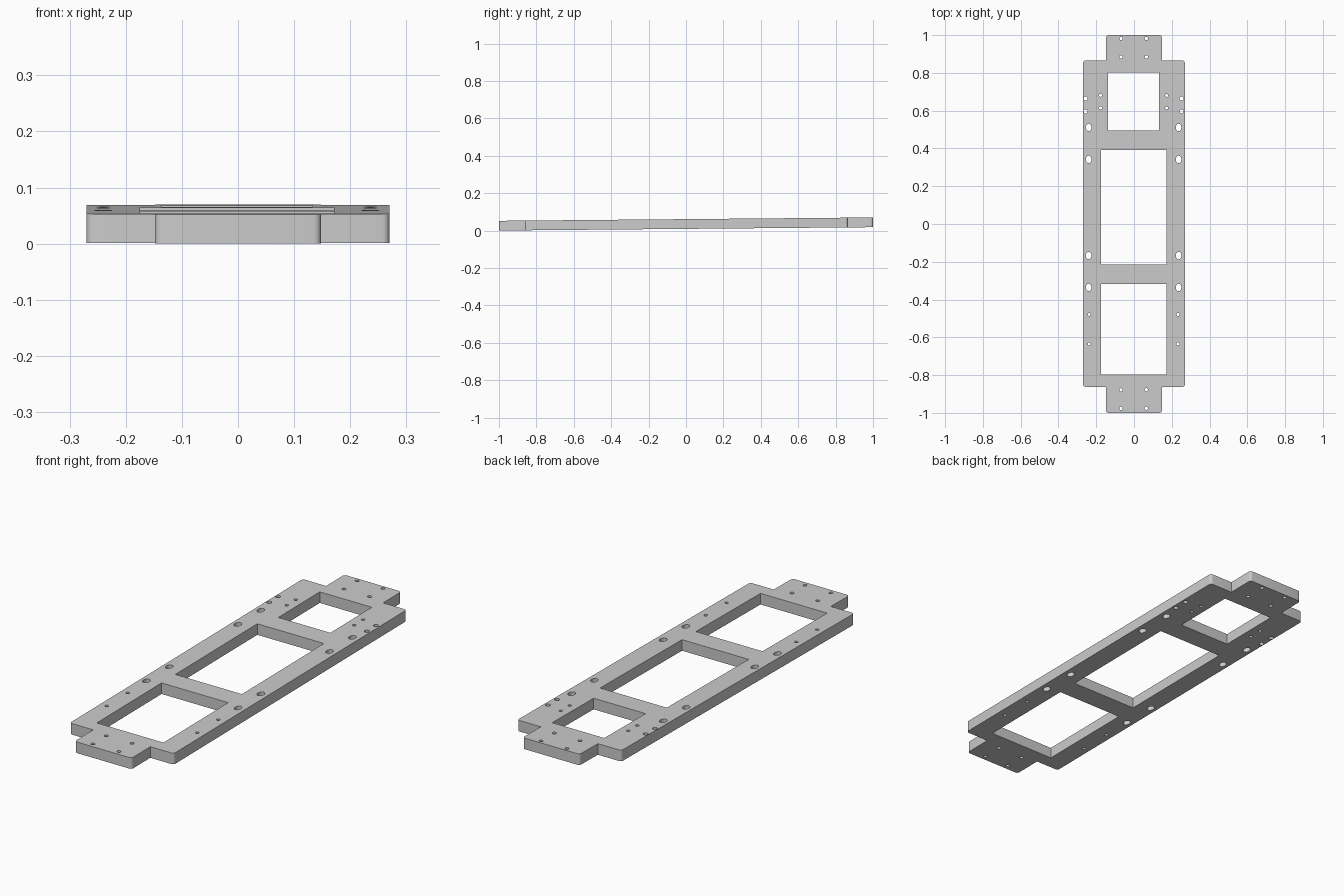
import bpy, bmesh
from math import cos, sin, pi

if "Cube" in bpy.data.objects:
    bpy.data.objects.remove(bpy.data.objects["Cube"])

THICK, SLOPE, CX = 0.052, 0.009, -0.002   # plate thickness, rise along y, cut-out centre


def ellipse(x, y, rx, ry, n=20):
    return [(x + rx * cos(2 * pi * i / n), y + ry * sin(2 * pi * i / n)) for i in range(n)]


def rect(hx, y0, y1):
    return [(CX - hx, y0), (CX + hx, y0), (CX + hx, y1), (CX - hx, y1)]


def corner(x, y, a0, r=0.013, n=5):
    # quarter-round outer corner, centre inset from the sharp corner
    cx, cy = x - r * (1 if x > 0 else -1), y - r * (1 if y > 0 else -1)
    return [(cx + r * cos(a0 + pi / 2 * i / n), cy + r * sin(a0 + pi / 2 * i / n))
            for i in range(n + 1)]


# Outline: wide body with a narrower tab at each end, counter-clockwise
BW, BY0, BY1, TW = 0.27, -0.862, 0.865, 0.148
outline = (corner(TW, -1, -pi / 2) + [(TW, BY0)]
           + corner(BW, BY0, -pi / 2) + corner(BW, BY1, 0) + [(TW, BY1)]
           + corner(TW, 1, 0) + corner(-TW, 1, pi / 2) + [(-TW, BY1)]
           + corner(-BW, BY1, pi / 2) + corner(-BW, BY0, pi) + [(-TW, BY0)]
           + corner(-TW, -1, pi))

# Three windows
loops = [outline, rect(0.135, 0.495, 0.802), rect(0.173, -0.215, 0.393), rect(0.173, -0.797, -0.317)]

# Screw holes: x offset, radii, y positions; mirrored left and right
holes = [
    (0.067, 0.009, 0.009, (0.982, 0.884, -0.878, -0.976)),    # end tabs
    (0.254, 0.011, 0.011, (0.664, 0.596)),                    # outer pairs
    (0.175, 0.008, 0.008, (0.681, 0.615)),                    # inner pairs
    (0.238, 0.015, 0.02, (0.511, 0.342, -0.167, -0.336)),     # oval mounts
    (0.235, 0.008, 0.008, (-0.479, -0.635)),                  # small side holes
]
for x, rx, ry, ys in holes:
    for y in ys:
        for s in (-1, 1):
            loops.append(ellipse(CX + s * x, y, rx, ry))

# Filled, extruded 2D curve
curve = bpy.data.curves.new("plate_profile", 'CURVE')
curve.dimensions = '2D'
curve.fill_mode = 'BOTH'
curve.extrude = THICK / 2
for pts in loops:
    sp = curve.splines.new('POLY')
    sp.points.add(len(pts) - 1)
    for p, (x, y) in zip(sp.points, pts):
        p.co = (x, y, 0, 1)
    sp.use_cyclic_u = True

plate = bpy.data.objects.new("frame_plate", curve)
bpy.context.collection.objects.link(plate)
bpy.context.view_layer.objects.active = plate
plate.select_set(True)
bpy.ops.object.convert(target='MESH')
plate = bpy.context.object

# Weld the caps to the walls and apply the gentle rise towards the back
bm = bmesh.new()
bm.from_mesh(plate.data)
bmesh.ops.remove_doubles(bm, verts=bm.verts, dist=1e-5)
for v in bm.verts:
    v.co.z += THICK / 2 + SLOPE * (v.co.y + 1)
bmesh.ops.recalc_face_normals(bm, faces=bm.faces)
bm.to_mesh(plate.data)
bm.free()
bpy.ops.object.shade_smooth_by_angle(angle=pi / 6)
